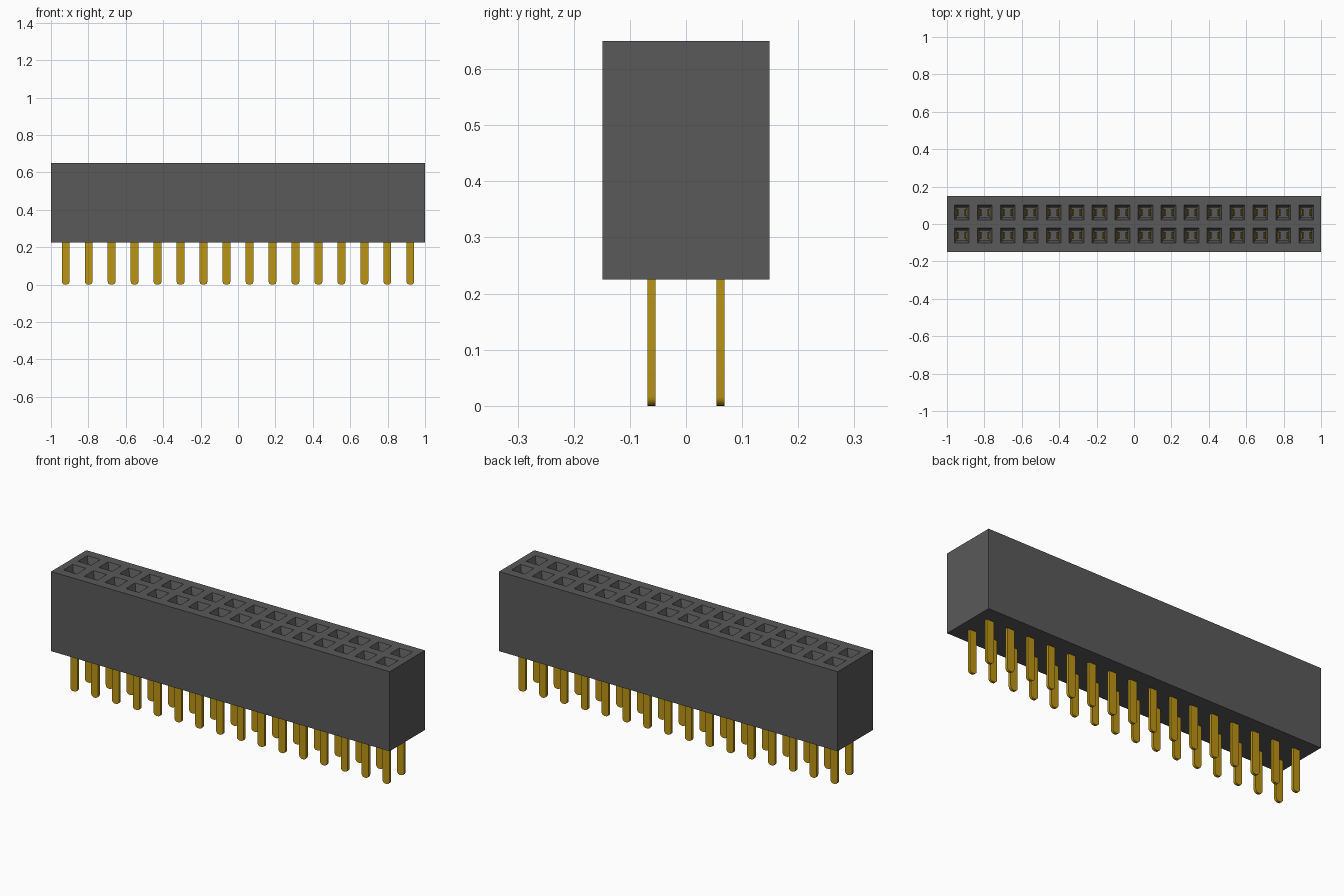
import bpy, bmesh, math

cube = bpy.data.objects.get("Cube")
if cube:
    bpy.data.objects.remove(cube, do_unlink=True)

COLS, PITCH = 16, 0.1229
ROWS_Y = (-PITCH / 2, PITCH / 2)
COLS_X = [(i - (COLS - 1) / 2) * PITCH for i in range(COLS)]
BASE, TOP, FLOOR = 0.225, 0.65, 0.26
MOUTH, THROAT = 0.039, 0.027      # half widths of a socket
FUNNEL = 0.035


def material(name, rgb):
    m = bpy.data.materials.new(name)
    m.use_nodes = True
    m.diffuse_color = (*rgb, 1)
    m.node_tree.nodes["Principled BSDF"].inputs["Base Color"].default_value = (*rgb, 1)
    return m


def finish(bm, name, mat):
    bmesh.ops.recalc_face_normals(bm, faces=bm.faces)
    mesh = bpy.data.meshes.new(name)
    bm.to_mesh(mesh)
    bm.free()
    mesh.materials.append(mat)
    ob = bpy.data.objects.new(name, mesh)
    bpy.context.collection.objects.link(ob)
    return ob


def prism(bm, outline, y, thick):
    """Extrude an (x, z) outline along y, centred on y."""
    face = bm.faces.new([bm.verts.new((x, y - thick / 2, z)) for x, z in outline])
    new = bmesh.ops.extrude_face_region(bm, geom=[face])["geom"]
    verts = [v for v in new if isinstance(v, bmesh.types.BMVert)]
    bmesh.ops.translate(bm, vec=(0, thick, 0), verts=verts)


plastic = material("dark grey plastic", (0.1, 0.1, 0.1))
gold = material("gold", (0.5, 0.3, 0.007))

# Housing: top plate with square mouths, each falling through a funnel to a floor
bm = bmesh.new()
xs = [-1] + [c + s * MOUTH for c in COLS_X for s in (-1, 1)] + [1]
ys = [-0.149] + [c + s * MOUTH for c in ROWS_Y for s in (-1, 1)] + [0.149]
grid = [[bm.verts.new((x, y, TOP)) for y in ys] for x in xs]
for i in range(len(xs) - 1):
    for j in range(len(ys) - 1):
        ring = [grid[i][j], grid[i + 1][j], grid[i + 1][j + 1], grid[i][j + 1]]
        if not (i % 2 and j % 2):
            bm.faces.new(ring)
            continue
        cx, cy = COLS_X[i // 2], ROWS_Y[j // 2]
        for z in (TOP - FUNNEL, FLOOR):
            low = [bm.verts.new((cx + sx * THROAT, cy + sy * THROAT, z))
                   for sx, sy in ((-1, -1), (1, -1), (1, 1), (-1, 1))]
            for k in range(4):
                n = (k + 1) % 4
                bm.faces.new((ring[k], ring[n], low[n], low[k]))
            ring = low
        bm.faces.new(ring)

# Housing walls and underside
corners = [grid[0][0], grid[-1][0], grid[-1][-1], grid[0][-1]]
rim = ([r[0] for r in grid] + grid[-1][1:] +
       [r[-1] for r in reversed(grid[:-1])] + grid[0][-2:0:-1])
foot = [bm.verts.new((v.co.x, v.co.y, BASE)) for v in corners]
start = [rim.index(v) for v in corners] + [len(rim)]
for k in range(4):
    edge = rim[start[k]:start[k + 1]] + [corners[(k + 1) % 4]]
    bm.faces.new(edge + [foot[(k + 1) % 4], foot[k]])
bm.faces.new(foot)
finish(bm, "housing", plastic)

# Pins: flat blades with rounded lower corners
HALF, ROUND = 0.0205, 0.0165
bm = bmesh.new()
for cx in COLS_X:
    for cy in ROWS_Y:
        outline = [(cx + HALF, BASE + 0.01), (cx - HALF, BASE + 0.01)]
        for side, sweep in ((-1, range(6)), (1, range(5, -1, -1))):
            for k in sweep:
                a = math.radians(18 * k)
                outline.append((cx + side * (HALF - ROUND + ROUND * math.cos(a)),
                                ROUND - ROUND * math.sin(a)))
        prism(bm, outline, cy, 0.0145)
pins = finish(bm, "pins", gold)

# Spring contacts: a pair of slightly bowed leaves inside every socket
bm = bmesh.new()
for cx in COLS_X:
    for cy in ROWS_Y:
        for s in (-1, 1):
            path = [(0.026, FLOOR), (0.026, 0.36), (0.02, 0.5), (0.025, 0.57)]
            outer = [(cx + s * x, z) for x, z in path]
            inner = [(cx + s * (x - 0.004), z) for x, z in reversed(path)]
            prism(bm, outer + inner, cy, 0.04)
finish(bm, "spring_contacts", gold)

# Smooth the rounded pin tips only
bpy.ops.object.select_all(action="DESELECT")
pins.select_set(True)
bpy.context.view_layer.objects.active = pins
bpy.ops.object.shade_smooth_by_angle(angle=math.radians(30))
